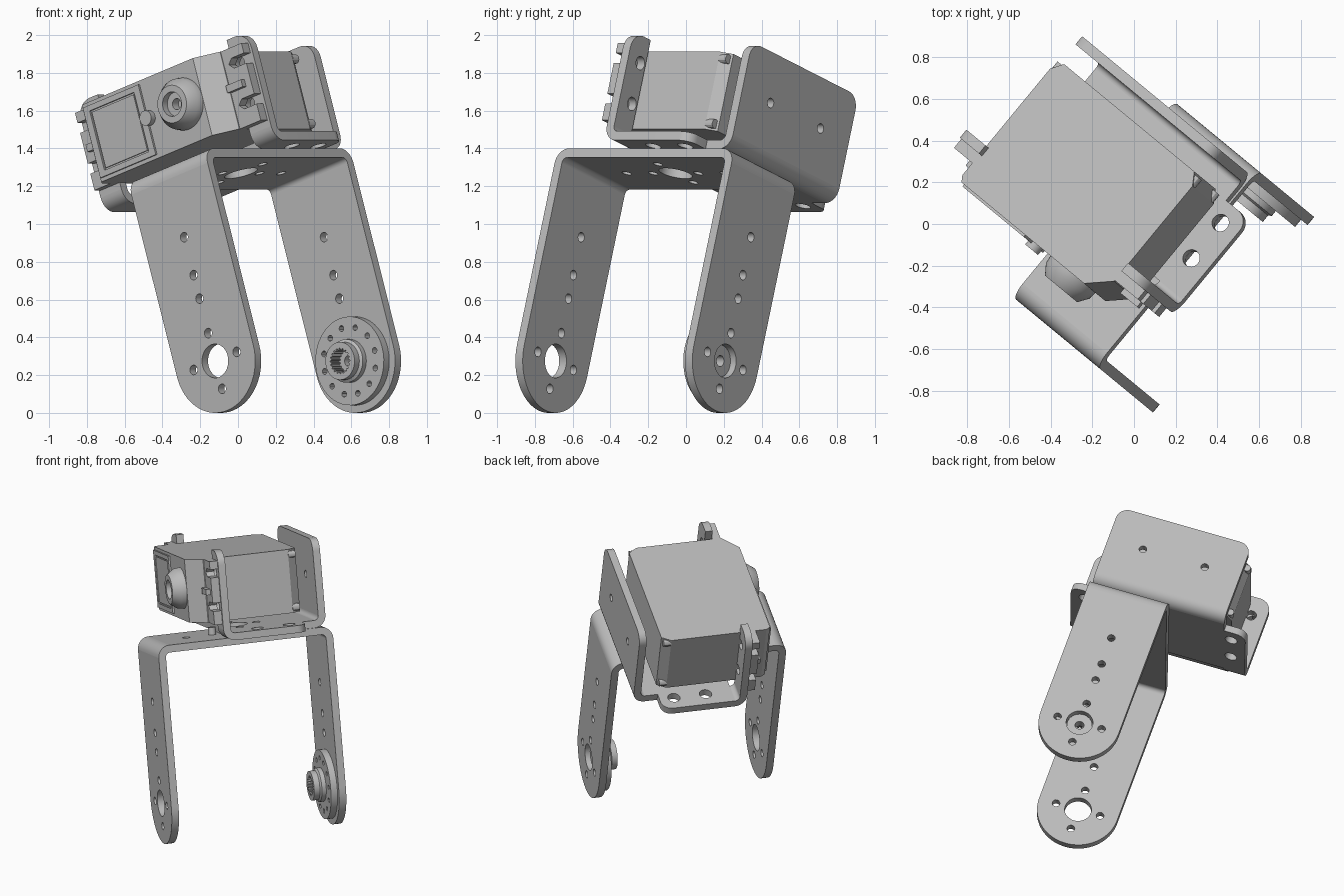
import bpy, bmesh, math
from mathutils import Matrix, Vector

if "Cube" in bpy.data.objects:
    bpy.data.objects.remove(bpy.data.objects["Cube"])

grey = bpy.data.materials.new("light_grey")
grey.use_nodes = True
grey.diffuse_color = (0.5, 0.5, 0.5, 1)
grey.node_tree.nodes["Principled BSDF"].inputs["Base Color"].default_value = (0.5, 0.5, 0.5, 1)

# Tilted frame: x = arm width, y = shaft axis, z = along the arms, origin at the lower pivot
FRAME = (Matrix.Translation((0.265, -0.26, 0.275))
         @ Matrix.Rotation(math.radians(-39.5), 4, 'Z')
         @ Matrix.Rotation(math.radians(-18), 4, 'Y'))
# For each extrusion axis: the axes that the sketch x, y and depth follow
AXES = {'X': ((0, 1, 0), (0, 0, 1), (1, 0, 0)),
        'Y': ((1, 0, 0), (0, 0, 1), (0, -1, 0)),
        'Z': ((1, 0, 0), (0, 1, 0), (0, 0, 1))}


def finish(name, mesh, angle=30):
    bm = bmesh.new()
    bm.from_mesh(mesh)
    bmesh.ops.remove_doubles(bm, verts=bm.verts, dist=1e-5)
    bmesh.ops.recalc_face_normals(bm, faces=bm.faces)
    bm.to_mesh(mesh)
    bm.free()
    mesh.materials.clear()
    mesh.materials.append(grey)
    obj = bpy.data.objects.new(name, mesh)
    bpy.context.collection.objects.link(obj)
    bpy.ops.object.select_all(action='DESELECT')
    obj.select_set(True)
    bpy.context.view_layer.objects.active = obj
    bpy.ops.object.shade_smooth_by_angle(angle=math.radians(angle))
    return obj


def slab(name, axis, loops, lo, hi):
    """Filled sketch (first loop outside, others holes) extruded along an axis."""
    curve = bpy.data.curves.new(name, 'CURVE')
    curve.dimensions = '2D'
    curve.fill_mode = 'BOTH'
    curve.extrude = (hi - lo) / 2
    for loop in loops:
        spline = curve.splines.new('POLY')
        spline.points.add(len(loop) - 1)
        for point, (x, y) in zip(spline.points, loop):
            point.co = (x, y, 0, 1)
        spline.use_cyclic_u = True
    temp = bpy.data.objects.new("temp", curve)
    bpy.context.collection.objects.link(temp)
    bpy.context.view_layer.update()
    mesh = bpy.data.meshes.new_from_object(temp.evaluated_get(bpy.context.evaluated_depsgraph_get()))
    bpy.data.objects.remove(temp)
    obj = finish(name, mesh)
    place = Matrix([Vector(a) for a in AXES[axis]]).transposed().to_4x4()
    place.translation = Vector([(lo + hi) / 2 if c == axis else 0 for c in "XYZ"])
    obj.matrix_world = FRAME @ place
    return obj


def lathe(name, profile, x, z, steps=40):
    """Spin a closed (radius, y) profile round the shaft axis."""
    bm = bmesh.new()
    verts = [bm.verts.new((r, y, 0)) for r, y in profile]
    edges = [bm.edges.new((verts[i - 1], verts[i])) for i in range(len(verts))]
    bmesh.ops.spin(bm, geom=verts + edges, cent=(0, 0, 0), axis=(0, 1, 0),
                   angle=math.tau, steps=steps, use_merge=True)
    mesh = bpy.data.meshes.new(name)
    bm.to_mesh(mesh)
    bm.free()
    obj = finish(name, mesh)
    obj.matrix_world = FRAME @ Matrix.Translation((x, 0, z))
    return obj


def circle(x, y, r, n=24):
    return [(x + r * math.cos(math.tau * i / n), y + r * math.sin(math.tau * i / n)) for i in range(n)]


def rect(x0, y0, x1, y1):
    return [(x0, y0), (x1, y0), (x1, y1), (x0, y1)]


def rounded(points, radii, n=8):
    """Round the square corners of an outline."""
    out = []
    for i, (p, r) in enumerate(zip(points, radii)):
        p = Vector(p)
        if not r:
            out.append(tuple(p))
            continue
        d1 = (Vector(points[i - 1]) - p).normalized()
        d2 = (Vector(points[(i + 1) % len(points)]) - p).normalized()
        c = p + r * (d1 + d2)
        for k in range(n + 1):
            t = math.pi / 2 * k / n
            out.append(tuple(c - r * (d2 * math.cos(t) + d1 * math.sin(t))))
    return out


T, R = 0.05, 0.08      # sheet thickness, outer bend radius


def bend(name, y_out, side, z_out, up, x0, x1):
    """Quarter-round sheet fold."""
    arc = [math.pi / 2 * i / 8 for i in range(9)]
    cy, cz = y_out - side * R, z_out - up * R
    ring = [(cy + side * R * math.cos(t), cz + up * R * math.sin(t)) for t in arc]
    ring += [(cy + side * (R - T) * math.cos(t), cz + up * (R - T) * math.sin(t)) for t in reversed(arc)]
    slab(name, 'X', [ring], x0, x1)


# U-shaped leg bracket
HALF, WIDE, TOP = 0.607, 0.275, 1.094
ring_holes = [circle(0.155 * x, 0.155 * y, 0.026, 16) for x, y in ((1, 0), (-1, 0), (0, 1), (0, -1))]
arm = [(WIDE * math.cos(t), WIDE * math.sin(t)) for t in
       [math.pi + math.pi * i / 32 for i in range(33)]] + [(WIDE, TOP - R), (-WIDE, TOP - R)]
arm_holes = ring_holes + [circle(0, z, 0.026, 16) for z in (0.347, 0.478, 0.689)]
for name, side in (("front_arm", -1), ("back_arm", 1)):
    lo, hi = sorted((side * HALF, side * (HALF - T)))
    slab(name, 'Y', [arm, circle(0, 0, 0.09, 32)] + arm_holes, lo, hi)
    bend(name + "_fold", side * HALF, side, TOP, 1, -WIDE, WIDE)
slab("leg_bracket_web", 'Z',
     [rect(-WIDE, R - HALF, WIDE, HALF - R), circle(0, 0, 0.09, 32)] + ring_holes
     + [circle(0, y, 0.026, 16) for y in (-0.335, 0.335)], TOP - T, TOP)

# Splined hub on the inside of the back arm
INNER = HALF - T
slab("hub_disc", 'Y', [circle(0, 0, 0.235, 48), circle(0, 0, 0.06)]
     + [circle(*circle(0, 0, 0.18, 12)[i], 0.016, 12) for i in range(12)], INNER - 0.045, INNER)
teeth = [((0.068 if i % 4 < 2 else 0.058) * math.cos(math.tau * i / 80),
          (0.068 if i % 4 < 2 else 0.058) * math.sin(math.tau * i / 80)) for i in range(80)]
slab("hub_boss", 'Y', [circle(0, 0, 0.1, 40), teeth], INNER - 0.125, INNER - 0.045)
lathe("hub_collar", [(0.1, INNER - 0.085), (0.115, INNER - 0.075), (0.115, INNER - 0.045), (0.1, INNER - 0.045)], 0, 0)
lathe("hub_floor", [(0.03, INNER - 0.05), (0.07, INNER - 0.05), (0.085, INNER + 0.015), (0.03, INNER + 0.015)], 0, 0)

# Motor bracket: base, tall back plate and two front posts
MID, FRONT, BACK = -0.2, -0.18, 0.568
EAR, PLATE, POST = 0.615, 0.465, 0.465
y0, y1, y2 = FRONT + R, 0.4, BACK - R
base = [(MID - EAR, y0), (MID + EAR, y0), (MID + EAR, y1), (MID + PLATE, y1),
        (MID + PLATE, y2), (MID - PLATE, y2), (MID - PLATE, y1), (MID - EAR, y1)]
base = rounded(base, [0, 0, 0.07, 0, 0, 0, 0, 0.07])
base_holes = [circle(MID + s * 0.515, y, 0.042) for s in (-1, 1) for y in (0.08, 0.3)]
base_holes += [circle(0, 0, 0.09, 32)] + ring_holes
slab("motor_bracket_base", 'Z', [base] + base_holes, TOP, TOP + T)
slab("motor_bracket_back_plate", 'Y',
     [rounded(rect(MID - PLATE, TOP + R, MID + PLATE, 1.69), [0, 0, 0.08, 0.08])]
     + [circle(MID + s * 0.218, 1.43, 0.026, 16) for s in (-1, 1)], BACK - T, BACK)
bend("back_plate_fold", BACK, 1, TOP, -1, MID - PLATE, MID + PLATE)
for name, s in (("right_post", -1), ("left_post", 1)):
    x0, x1 = sorted((MID + s * POST, MID + s * EAR))
    radii = [0, 0, 0.09, 0] if s > 0 else [0, 0, 0, 0.09]
    slab(name, 'Y', [rounded(rect(x0, TOP + R, x1, 1.7), radii)]
         + [circle(MID + s * 0.51, z, 0.036) for z in (1.33, 1.557)], FRONT, FRONT + T)
    bend(name + "_fold", FRONT, -1, TOP, -1, x0, x1)

# Motor body with bevelled corners
Z0, Z1, ZM, FACE = 1.21, 1.64, 1.43, -0.34
X0, X1 = -0.68, 0.25
slab("motor_body", 'Z', [[(X0, FACE + 0.03), (X0 + 0.02, FACE), (0.14, FACE), (X1, FACE + 0.1),
                          (X1, 0.35), (X1 - 0.04, 0.41), (X0 + 0.04, 0.41), (X0, 0.35)]], Z0, Z1)
for x in (X0 + 0.02, X1 - 0.02):
    for z in (Z0 + 0.035, Z1 - 0.035):
        slab("motor_corner_screw", 'Y', [circle(x, z, 0.025, 12)], 0.35, 0.4)

# Front panel, seam rib, button and shaft collar
slab("front_panel_frame", 'Y', [rect(-0.65, 1.23, -0.25, 1.62), rect(-0.61, 1.26, -0.29, 1.59)], FACE - 0.012, FACE)
slab("front_panel", 'Y', [rect(-0.6, 1.27, -0.3, 1.58)], FACE - 0.009, FACE)
slab("front_button", 'Y', [circle(-0.24, ZM, 0.04)], FACE - 0.035, FACE)
lathe("shaft_collar", [(0.065, FACE + 0.01), (0.14, FACE), (0.135, FACE - 0.04), (0.1, FACE - 0.09),
                       (0.065, FACE - 0.09)], 0, ZM)
slab("shaft", 'Y', [circle(0, ZM, 0.066), circle(0, ZM, 0.03)], FACE - 0.05, FACE)

# Slotted mounting ears in front of the posts
for name, s, edge in (("right_ear", -1, X0), ("left_ear", 1, X1)):
    tip, slot, g = MID + s * 0.6, MID + s * 0.51, 0.028
    ear = [(edge, Z0), (tip, Z0)]
    for z in (1.33, 1.557):
        ear += [(tip, z - g), (slot, z - g), (slot - s * g, z), (slot, z + g), (tip, z + g)]
    ear += [(tip, Z1), (edge, Z1)]
    slab(name, 'Y', [ear], FRONT - 0.055, FRONT)
    lo, hi = sorted((edge, MID + s * 0.56))
    slab(name + "_rib", 'Y', [rect(lo, ZM - 0.02, hi, ZM + 0.02)], FRONT - 0.085, FRONT - 0.055)
